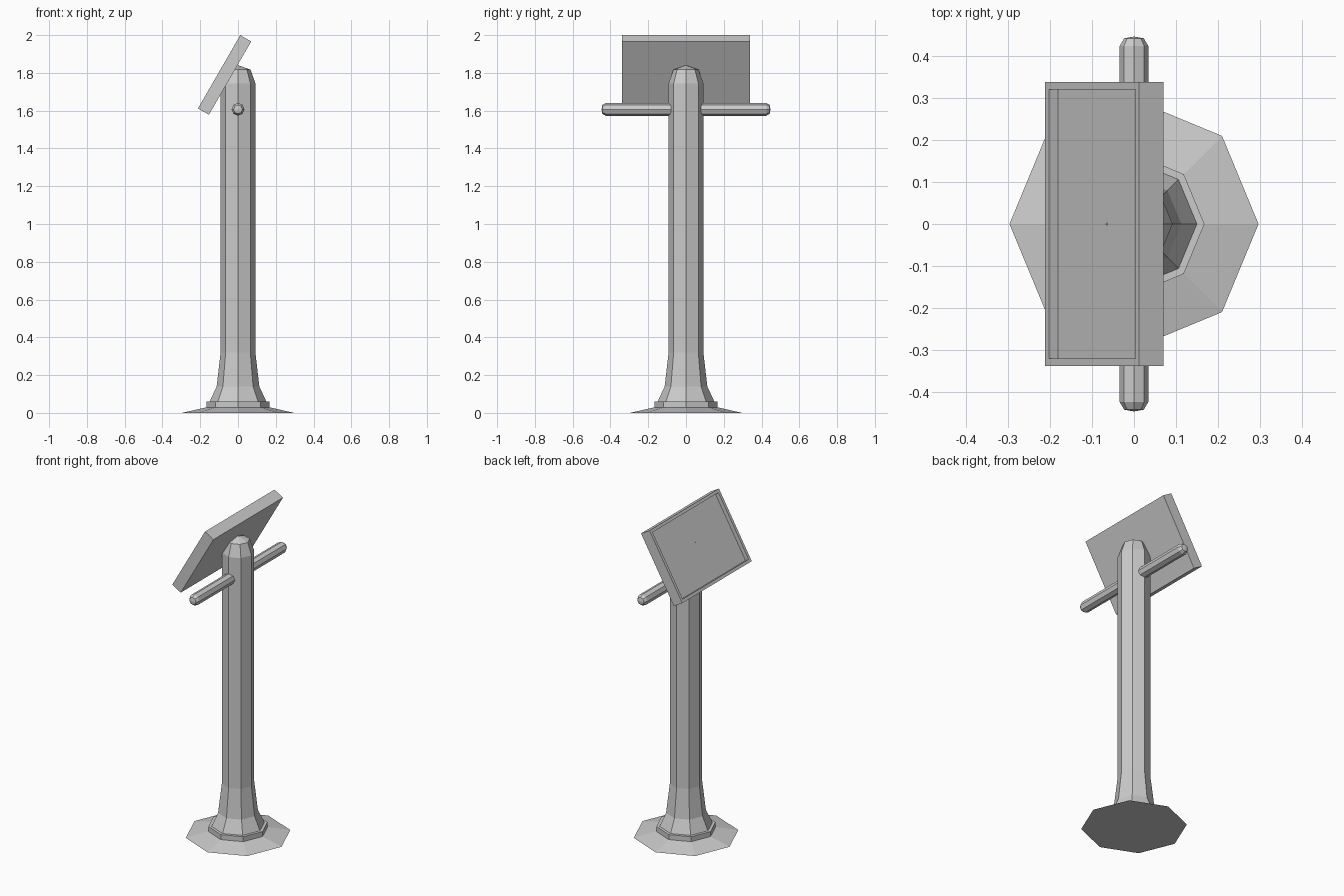
import bpy, bmesh, math
from mathutils import Matrix, Vector

if "Cube" in bpy.data.objects:
    bpy.data.objects.remove(bpy.data.objects["Cube"])


def finish(name, bm):
    bmesh.ops.recalc_face_normals(bm, faces=bm.faces)
    me = bpy.data.meshes.new(name)
    bm.to_mesh(me)
    bm.free()
    ob = bpy.data.objects.new(name, me)
    bpy.context.collection.objects.link(ob)
    return ob


def lathe(name, profile, sides=8, matrix=Matrix()):
    """Flat-sided solid of revolution from (radius, height) points; radius 0 gives a tip."""
    bm = bmesh.new()
    rings = []
    for r, z in profile:
        n = sides if r > 0 else 1
        rings.append([bm.verts.new(matrix @ Vector((r * math.cos(math.tau * i / sides),
                                                    r * math.sin(math.tau * i / sides), z)))
                      for i in range(n)])
    for a, b in zip(rings, rings[1:]):
        for i in range(sides):
            j = (i + 1) % sides
            quad = [a[i % len(a)], a[j % len(a)], b[j % len(b)], b[i % len(b)]]
            bm.faces.new(list(dict.fromkeys(quad)))
    for ring in (rings[0], rings[-1]):
        if len(ring) > 1:
            bm.faces.new(ring)
    return finish(name, bm)


# Ground mound and collar
lathe("base_mound", [(0.297, 0), (0.165, 0.03)])
lathe("base_collar", [(0.168, 0.012), (0.168, 0.06)])

# Flared post with a chamfered, pointed cap
lathe("post", [(0.15, 0.03), (0.15, 0.06), (0.113, 0.14), (0.092, 0.32),
               (0.092, 1.745), (0.066, 1.818), (0, 1.84)])

# Crossbar running through the post along y
bar = [(0.034, 0), (0.034, 0.425), (0.023, 0.443), (0, 0.447)]
bar = [(r, -h) for r, h in reversed(bar[1:])] + bar[1:]
lathe("crossbar", bar, matrix=Matrix.Translation((0, 0, 1.607)) @ Matrix.Rotation(-math.pi / 2, 4, 'X'))

# Tilted sign panel with a recessed face (recess on local +z)
bm = bmesh.new()
bmesh.ops.create_cube(bm, size=1, matrix=Matrix.Diagonal((0.448, 0.678, 0.067, 1)))
face = max(bm.faces, key=lambda f: f.calc_center_median().z)
bmesh.ops.inset_region(bm, faces=[face], thickness=0.025)
floor = bmesh.ops.extrude_face_region(bm, geom=[face])["geom"]
bmesh.ops.delete(bm, geom=[face], context='FACES_ONLY')
bmesh.ops.translate(bm, vec=(0, 0, -0.025),
                    verts=[g for g in floor if isinstance(g, bmesh.types.BMVert)])
bmesh.ops.transform(bm, verts=bm.verts,
                    matrix=Matrix.Translation((-0.071, 0, 1.789)) @ Matrix.Rotation(math.radians(-60), 4, 'Y'))
finish("sign_panel", bm)
